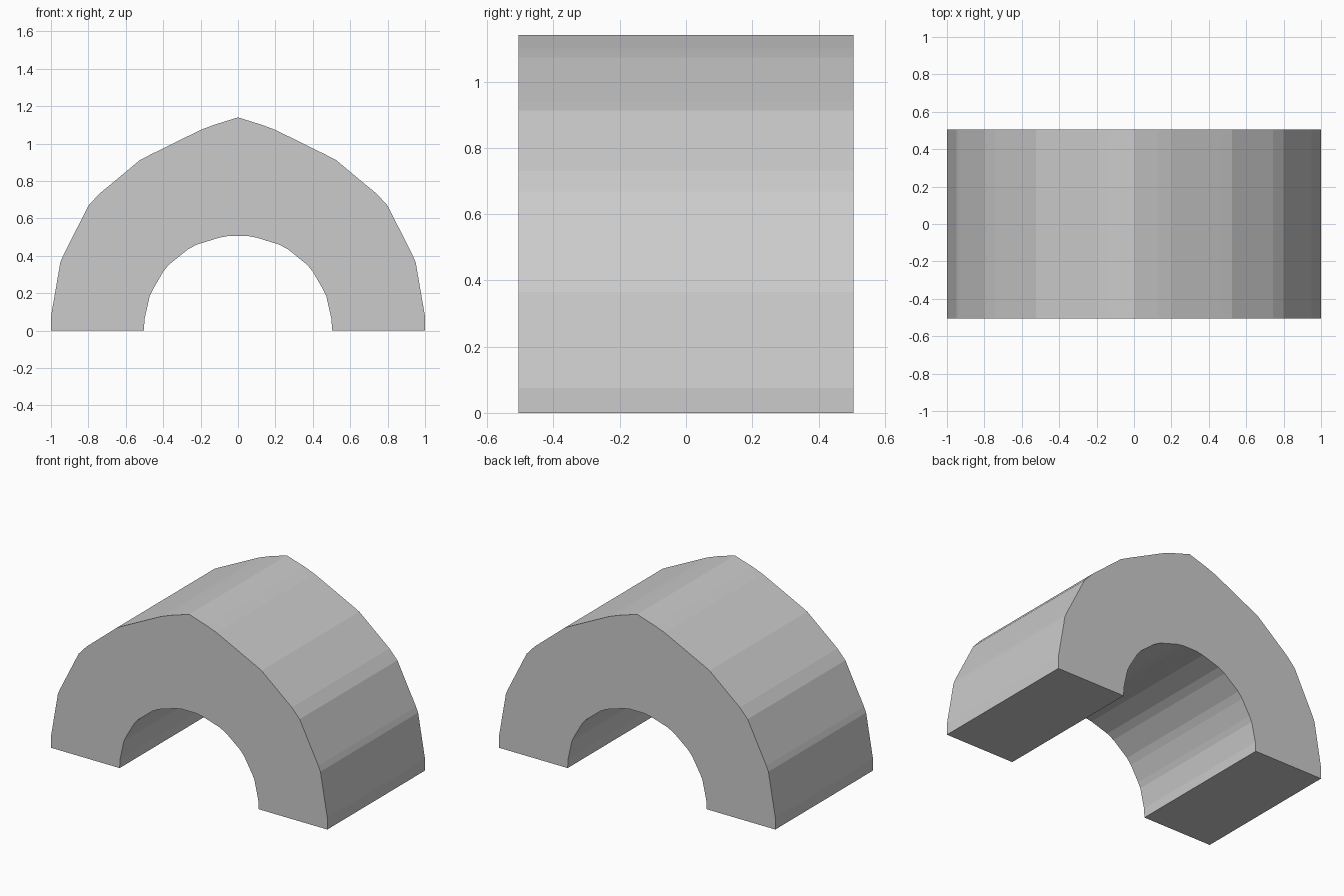
import bpy
import bmesh

if "Cube" in bpy.data.objects:
    bpy.data.objects.remove(bpy.data.objects["Cube"])

HALF_DEPTH = 0.505

# Right half of the pointed outer arch, foot to apex
outer = [(1.0, 0.0), (1.0, 0.075), (0.95, 0.365), (0.935, 0.40), (0.80, 0.668),
         (0.743, 0.73), (0.524, 0.912), (0.47, 0.94), (0.20, 1.073),
         (0.128, 1.10), (0.0, 1.14)]

# Right half of the round opening, foot to crown
inner = [(0.503, 0.0), (0.50, 0.06), (0.472, 0.185), (0.455, 0.22),
         (0.40, 0.315), (0.37, 0.352), (0.267, 0.435), (0.22, 0.46),
         (0.10, 0.497), (0.05, 0.506)]


def mirrored(half):
    """Continue a right-hand half profile down the left side."""
    return half + [(-x, z) for x, z in reversed(half) if x > 0]


# Closed arch section, extruded front to back
section = mirrored(outer) + mirrored(inner)[::-1]
bm = bmesh.new()
face = bm.faces.new([bm.verts.new((x, -HALF_DEPTH, z)) for x, z in section])
result = bmesh.ops.extrude_face_region(bm, geom=[face])
back = [v for v in result["geom"] if isinstance(v, bmesh.types.BMVert)]
bmesh.ops.translate(bm, verts=back, vec=(0, 2 * HALF_DEPTH, 0))
bmesh.ops.recalc_face_normals(bm, faces=bm.faces)

mesh = bpy.data.meshes.new("pointed_arch")
bm.to_mesh(mesh)
bm.free()
arch = bpy.data.objects.new("pointed_arch", mesh)
bpy.context.collection.objects.link(arch)
